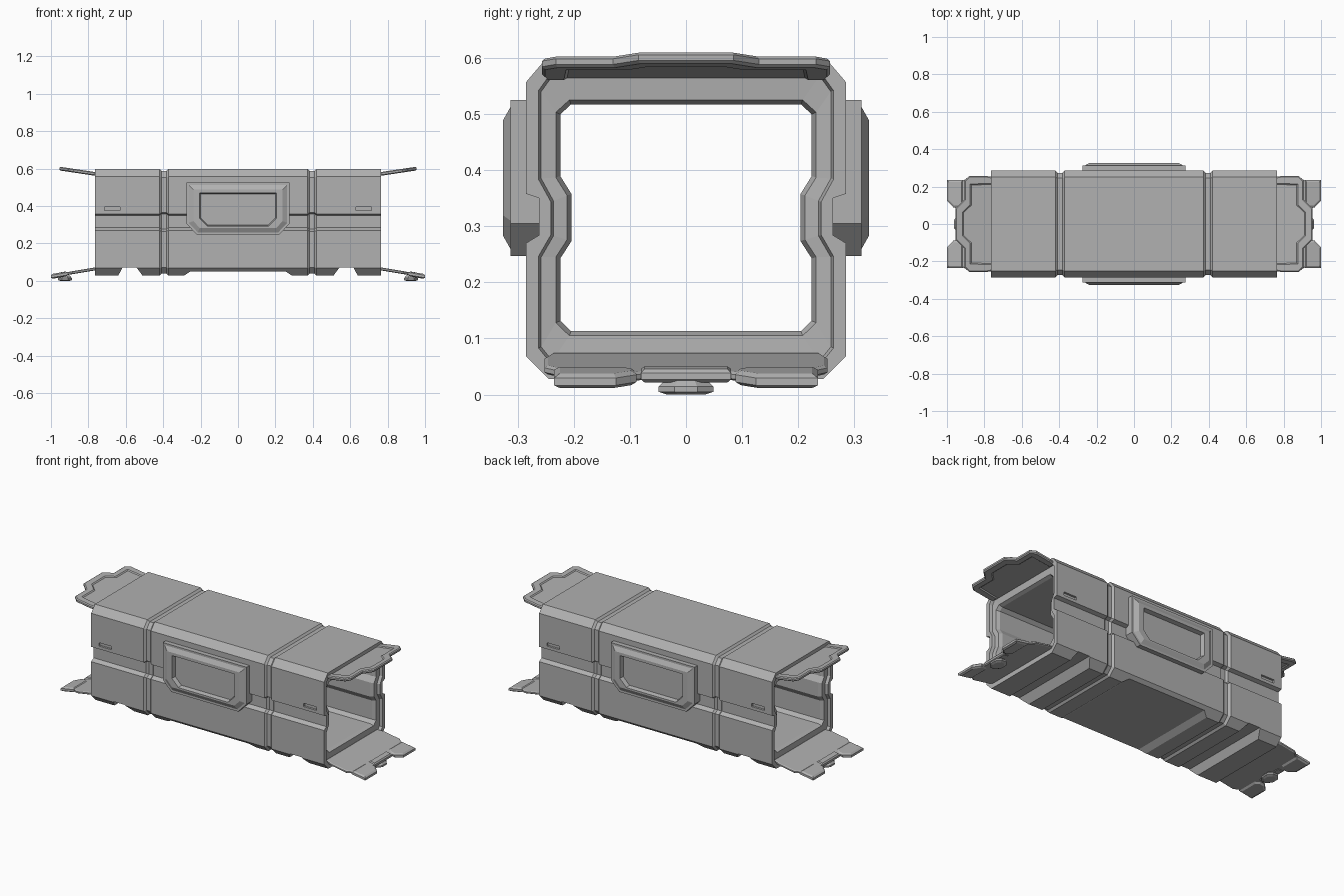
import bpy, bmesh
from mathutils import Vector

if "Cube" in bpy.data.objects:
    bpy.data.objects.remove(bpy.data.objects["Cube"])

grey = bpy.data.materials.new("dark_grey")
grey.diffuse_color = (.44, .44, .44, 1)
grey.use_nodes = True
grey.node_tree.nodes["Principled BSDF"].inputs["Base Color"].default_value = grey.diffuse_color


def make(name, bm):
    bmesh.ops.recalc_face_normals(bm, faces=bm.faces[:])
    me = bpy.data.meshes.new(name)
    bm.to_mesh(me)
    bm.free()
    me.materials.append(grey)
    ob = bpy.data.objects.new(name, me)
    bpy.context.collection.objects.link(ob)
    return ob


def mirror(ob, x=False, y=False):
    m = ob.modifiers.new("mirror", 'MIRROR')
    m.use_axis = (x, y, False)
    m.use_mirror_merge = False


def loft(bm, rings, caps=True):
    """Bridge equal-length rings; capped at both ends or joined into a closed tube."""
    vs = [[bm.verts.new(p) for p in r] for r in rings]
    n, k = len(vs[0]), len(vs)
    for i in range(k - 1 if caps else k):
        a, b = vs[i], vs[(i + 1) % k]
        for j in range(n):
            bm.faces.new((a[j], a[(j + 1) % n], b[(j + 1) % n], b[j]))
    if caps:
        bm.faces.new(vs[0])
        bm.faces.new(vs[-1])


def inset(pts, d):
    """Offset a closed 2D outline inward by d."""
    area = sum(a[0] * b[1] - b[0] * a[1] for a, b in zip(pts, pts[1:] + pts[:1]))
    s = 1 if area > 0 else -1
    out = []
    for i, p in enumerate(pts):
        p = Vector(p)
        e1 = (p - Vector(pts[i - 1])).normalized()
        e2 = (Vector(pts[(i + 1) % len(pts)]) - p).normalized()
        n1, n2 = Vector((-e1.y, e1.x)) * s, Vector((-e2.y, e2.x)) * s
        out.append(tuple(p + (n1 + n2) * d / (1 + n1.dot(n2))))
    return out


def sym(half):
    """Complete a (y, z) outline across y = 0."""
    return half + [(-y, z) for y, z in reversed(half)]


def flip(half):
    """Complete an (x, y) outline across y = 0."""
    return half + [(x, -y) for x, y in reversed(half)]


# Hollow body: outer shell, recessed end rims and tunnel
outer = sym([(.25, .598), (.285, .557), (.285, .358), (.262, .35), (.262, .284),
             (.285, .27), (.285, .068), (.245, .028)])
rim = sym([(.238, .568), (.258, .54), (.258, .385), (.236, .345), (.236, .283),
           (.258, .245), (.258, .085), (.238, .06)])
lip = sym([(.208, .525), (.232, .503), (.232, .387), (.212, .355), (.212, .276),
           (.232, .245), (.232, .128), (.208, .105)])
seam = inset(outer, .011)
tunnel = inset(lip, .008)
half = [(.372, outer), (.383, seam), (.408, seam), (.42, outer), (.765, outer)]
stations = [(-x, r) for x, r in reversed(half)] + half
stations += [(.765, inset(rim, -.005)), (.748, rim), (.745, lip), (.725, tunnel),
             (-.725, tunnel), (-.745, lip), (-.748, rim), (-.765, inset(rim, -.005))]
bm = bmesh.new()
loft(bm, [[(x, y, z) for y, z in r] for x, r in stations], caps=False)
body = make("crate_body", bm)

# Cutters for underside gaps between the feet and small side slots
bm = bmesh.new()


def trapezoid(x0, x1, t0, t1, top):
    prof = [(x0, 0), (x1, 0), (t1, top), (t0, top)]
    loft(bm, [[(x, y, z) for x, z in prof] for y in (-.4, .4)])


trapezoid(-.33, .33, -.255, .255, .05)
for s in (-1, 1):
    trapezoid(s * .655, s * .49, s * .617, s * .543, .072)
    for t in (-1, 1):
        loft(bm, [[(s * x, t * y, z) for x, z in
                   [(.63, .376), (.715, .376), (.715, .396), (.63, .396)]]
                  for y in (.273, .35)])
cutter = make("gap_cutter", bm)
cutter.hide_render = True
mod = body.modifiers.new("gaps", 'BOOLEAN')
mod.operation = 'DIFFERENCE'
mod.object = cutter
mod.solver = 'EXACT'
bpy.context.view_layer.objects.active = body
bpy.ops.object.modifier_apply(modifier=mod.name)
bpy.data.objects.remove(cutter)

# Raised side panels with a recessed window
panel = [(-.275, .525), (.275, .525), (.275, .305), (.22, .247), (-.22, .247), (-.275, .305)]
window = [(-.2, .465), (.2, .465), (.2, .338), (.16, .298), (-.16, .298), (-.2, .338)]
steps = [(panel, .255), (panel, .3125), (inset(panel, .012), .3125), (inset(panel, .036), .326),
         (inset(window, -.006), .326), (window, .302), (inset(window, .012), .302)]
bm = bmesh.new()
loft(bm, [[(x, -y, z) for x, z in p] for p, y in steps])
mirror(make("side_panel", bm), y=True)


def plate(name, pts, height, thick, bevel, both=False):
    """Sloped plate over an x-y outline, with bevelled edges."""
    small = inset(pts, bevel)
    layers = [(small, -thick / 2), (pts, -thick / 4), (pts, thick / 4), (small, thick / 2)]
    b = bmesh.new()
    loft(b, [[(x, y, height(x) + o) for x, y in p] for p, o in layers])
    mirror(make(name, b), x=True, y=both)


def top_z(x):
    return .572 + (x - .765) * .15


def low_z(x):
    return .064 - (x - .765) * .17


# Upper flaps: thin centre sheet inside a thicker rim
plate("upper_flap", flip([(.745, .24), (.88, .24), (.9, .2), (.9, .12), (.94, .07)]), top_z, .01, .003)
plate("upper_flap_rim", flip([(.75, .212), (.75, .25), (.79, .257), (.88, .257), (.908, .232), (.908, .13),
                              (.955, .085)]) [:7] +
      [(.955, -.085), (.908, -.13), (.908, -.232), (.88, -.257), (.79, -.257), (.75, -.25), (.75, -.212),
       (.87, -.208), (.87, -.1), (.912, -.06), (.912, .06), (.87, .1), (.87, .208)],
      top_z, .02, .006)

# Lower flaps with paired corner tabs and a raised centre lip
plate("lower_flap", flip([(.745, .24), (.79, .252), (.885, .252), (.91, .233), (.99, .233),
                          (.99, .125), (.95, .08)]), low_z, .016, .006)
plate("corner_tab", [(.912, .235), (1.0, .235), (1.0, .125), (.965, .088), (.935, .088), (.912, .11)],
      lambda x: low_z(x) - .001, .026, .01, both=True)
plate("centre_lip", flip([(.915, .08), (.955, .08)]), lambda x: low_z(x) + .001, .024, .006)

# Flat latch knob under each lower flap
bm = bmesh.new()
loft(bm, [[(.925 + r * c, r * 1.3 * s, z) for c, s in
           [(1, .41), (.41, 1), (-.41, 1), (-1, .41), (-1, -.41), (-.41, -1), (.41, -1), (1, -.41)]]
          for r, z in [(.026, 0), (.038, .005), (.038, .014), (.026, .028)]])
mirror(make("latch_knob", bm), x=True)
